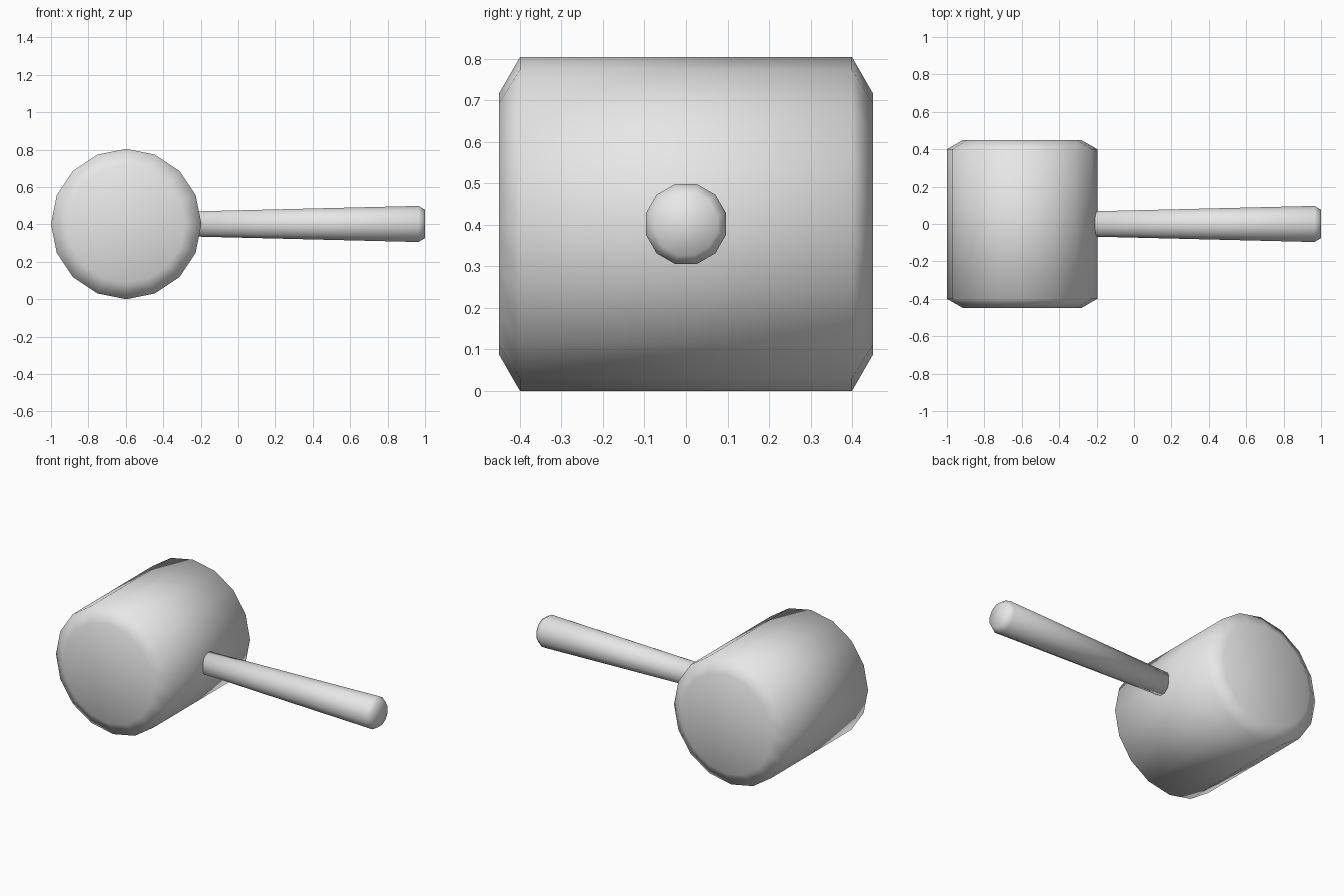
import bpy
import bmesh
from math import cos, sin, pi
from mathutils import Vector

cube = bpy.data.objects.get("Cube")
if cube:
    bpy.data.objects.remove(cube, do_unlink=True)

grey = bpy.data.materials.new("plain grey")
grey.use_nodes = True
grey.diffuse_color = (0.8, 0.8, 0.8, 1)
grey.node_tree.nodes["Principled BSDF"].inputs["Base Color"].default_value = (0.8, 0.8, 0.8, 1)


def turned_part(name, profile, sides, axis, origin, offset=0.0):
    """Lathe (distance, radius) pairs around an axis and cap both ends."""
    axis = Vector(axis)
    up = Vector((0, 0, 1))
    side = up.cross(axis)
    bm = bmesh.new()
    rings = []
    for dist, radius in profile:
        ring = []
        for i in range(sides):
            a = 2 * pi * i / sides + offset
            point = Vector(origin) + axis * dist + (side * cos(a) + up * sin(a)) * radius
            ring.append(bm.verts.new(point))
        rings.append(ring)
    for lower, upper in zip(rings, rings[1:]):
        for i in range(sides):
            j = (i + 1) % sides
            bm.faces.new((lower[i], lower[j], upper[j], upper[i]))
    bm.faces.new(rings[0])
    bm.faces.new(rings[-1])
    bmesh.ops.recalc_face_normals(bm, faces=bm.faces)
    for face in bm.faces:
        face.smooth = True
    mesh = bpy.data.meshes.new(name)
    bm.to_mesh(mesh)
    bm.free()
    mesh.materials.append(grey)
    obj = bpy.data.objects.new(name, mesh)
    bpy.context.collection.objects.link(obj)
    return obj


# Mallet head: barrel along y with chamfered striking faces
HEAD_R = 0.402
turned_part("mallet_head",
            [(-0.45, 0.315), (-0.4, HEAD_R), (0.4, HEAD_R), (0.45, 0.315)],
            16, (0, 1, 0), (HEAD_R - 1, 0, HEAD_R))

# Handle: tapered shaft along x, widening to a chamfered end
turned_part("handle",
            [(-0.3, 0.068), (0.965, 0.1), (1.0, 0.078)],
            12, (1, 0, 0), (0, 0, HEAD_R), pi / 12)
